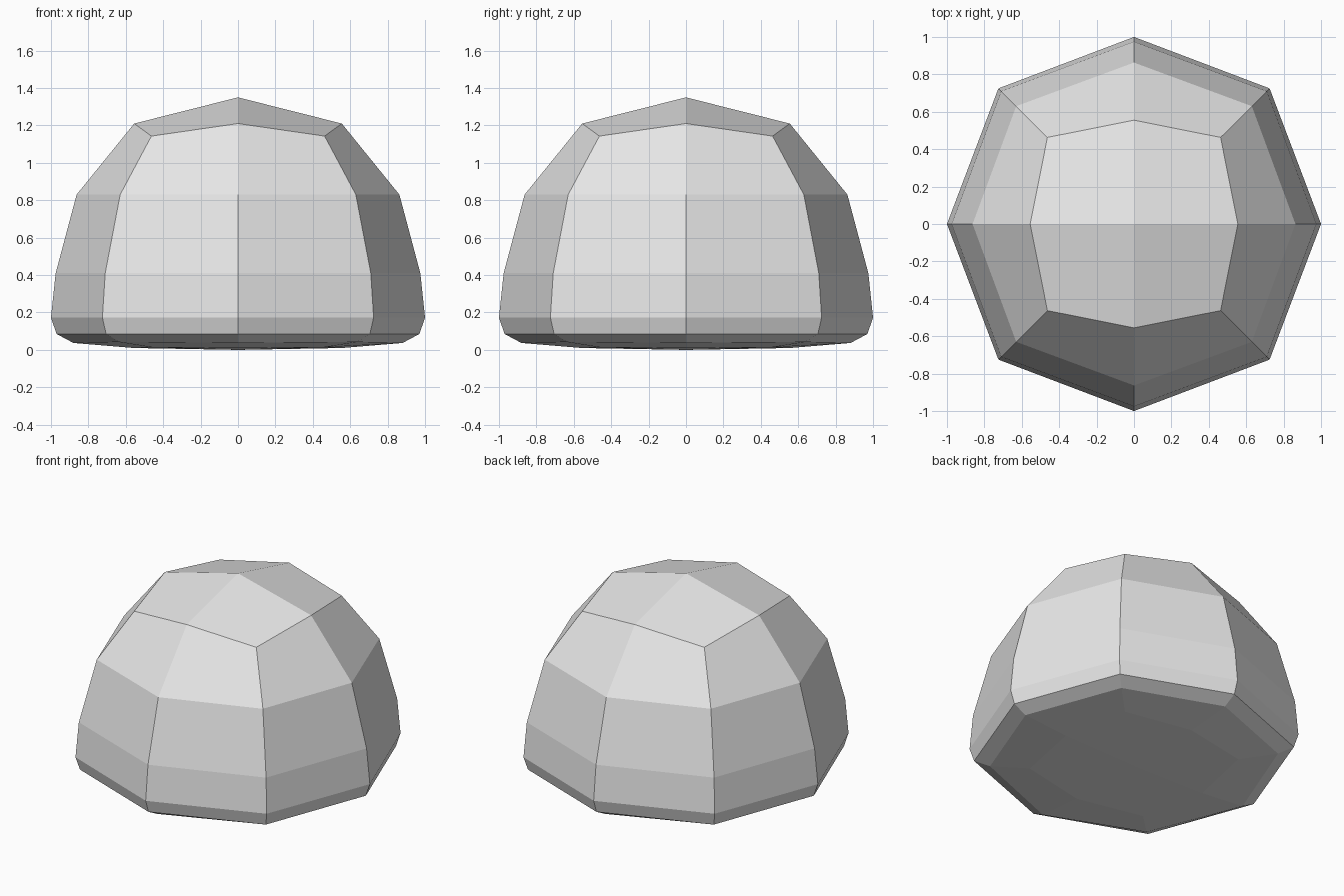
import bpy
import bmesh
from math import cos, sin, pi, sqrt

cube = bpy.data.objects.get("Cube")
if cube:
    bpy.data.objects.remove(cube, do_unlink=True)

# One plain grey material
grey = bpy.data.materials.new("plain grey")
grey.use_nodes = True
grey.diffuse_color = (0.8, 0.8, 0.8, 1)
grey.node_tree.nodes["Principled BSDF"].inputs["Base Color"].default_value = grey.diffuse_color

# Rings from bottom to top: side radius, corner offset, side height, corner height
RINGS = [
    (0.555, 0.46, 0.01, 0.014),
    (0.88, 0.635, 0.037, 0.042),
    (0.97, 0.705, 0.085, 0.085),
    (1.0, 0.725, 0.172, 0.172),
    (0.975, 0.71, 0.41, 0.41),
    (0.863, 0.63, 0.83, 0.83),
    (0.555, 0.463, 1.21, 1.143),
]
TOP = 1.35


def add_ring(bm, side, corner, z_side, z_corner):
    """Eight points, alternating side middles and corners."""
    verts = []
    for i in range(8):
        r, z = (corner * sqrt(2), z_corner) if i % 2 else (side, z_side)
        a = i * pi / 4
        verts.append(bm.verts.new((r * cos(a), r * sin(a), z)))
    return verts


def add_cap(bm, ring, z):
    """Four quads meeting at a central point."""
    centre = bm.verts.new((0, 0, z))
    for i in range(0, 8, 2):
        bm.faces.new((centre, ring[i], ring[i + 1], ring[(i + 2) % 8]))


# Rounded block: stacked rings of quads, closed by two caps
bm = bmesh.new()
rings = [add_ring(bm, *r) for r in RINGS]
for low, high in zip(rings, rings[1:]):
    for i in range(8):
        j = (i + 1) % 8
        bm.faces.new((low[i], low[j], high[j], high[i]))
add_cap(bm, rings[0], 0)
add_cap(bm, rings[-1], TOP)
bmesh.ops.recalc_face_normals(bm, faces=bm.faces)

mesh = bpy.data.meshes.new("faceted_dome")
bm.to_mesh(mesh)
bm.free()
mesh.materials.append(grey)
dome = bpy.data.objects.new("faceted_dome", mesh)
bpy.context.collection.objects.link(dome)
